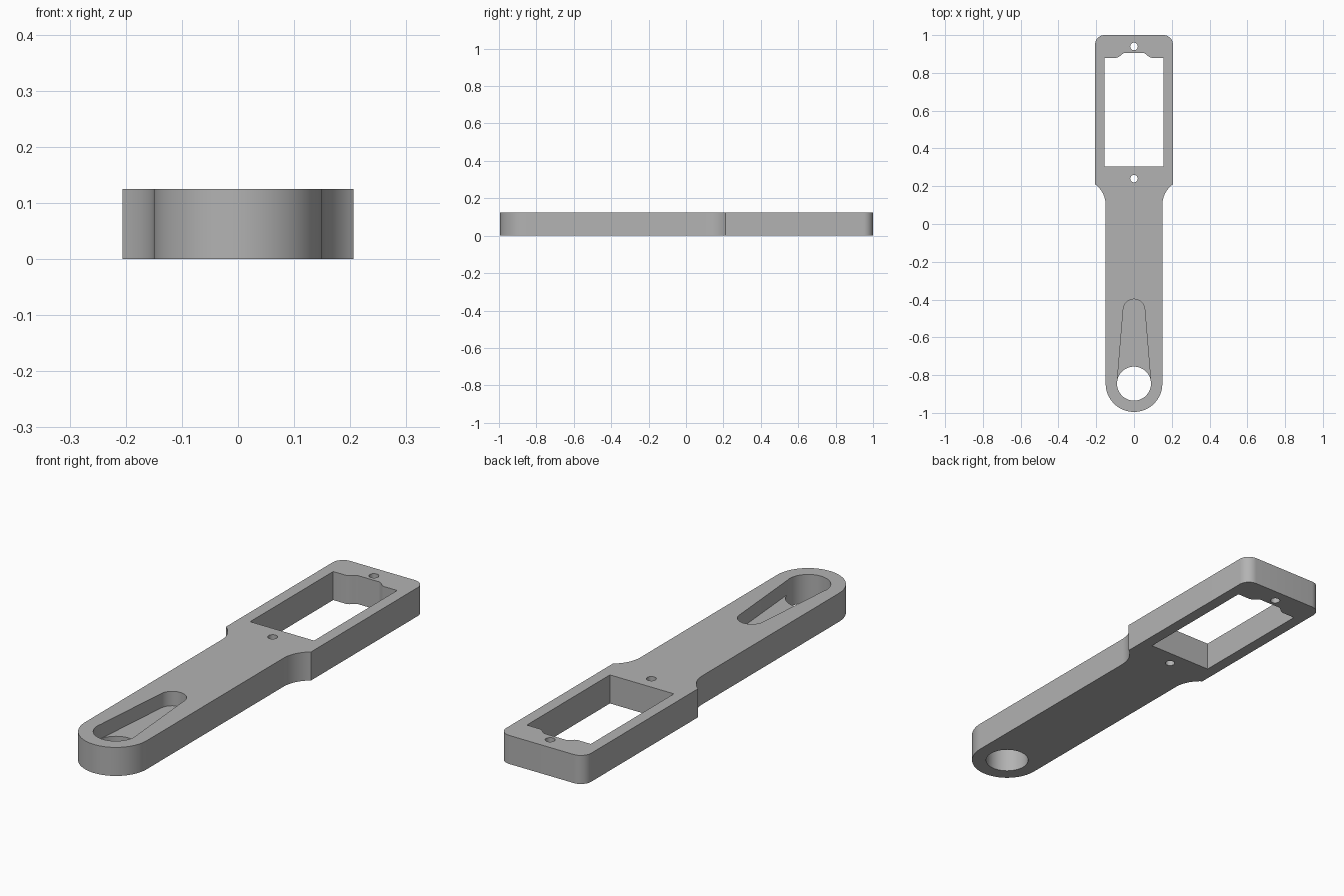
import bpy, bmesh
from math import cos, sin, radians

if "Cube" in bpy.data.objects:
    bpy.data.objects.remove(bpy.data.objects["Cube"], do_unlink=True)

HEIGHT = 0.125
HALF_W, ARM_W = 0.206, 0.15
RING_Y = -0.85 + 0.005

grey = bpy.data.materials.new("plain_grey")
grey.use_nodes = True
colour = (0.45, 0.45, 0.45, 1)
grey.diffuse_color = colour
grey.node_tree.nodes["Principled BSDF"].inputs["Base Color"].default_value = colour


def arc(cx, cy, r, start, end, steps):
    angles = [radians(start + (end - start) * i / steps) for i in range(steps + 1)]
    return [(cx + r * cos(a), cy + r * sin(a)) for a in angles]


def mirrored(points):
    """Close a right-hand half profile with its mirror image."""
    return points + [(-x, y) for x, y in reversed(points) if abs(x) > 1e-5]


def prism(name, points, z0, z1):
    bm = bmesh.new()
    face = bm.faces.new([bm.verts.new((x, y, z0)) for x, y in points])
    top = bmesh.ops.extrude_face_region(bm, geom=[face])["geom"]
    bmesh.ops.translate(bm, vec=(0, 0, z1 - z0),
                        verts=[v for v in top if isinstance(v, bmesh.types.BMVert)])
    bmesh.ops.recalc_face_normals(bm, faces=bm.faces)
    mesh = bpy.data.meshes.new(name)
    bm.to_mesh(mesh)
    bm.free()
    mesh.materials.append(grey)
    obj = bpy.data.objects.new(name, mesh)
    bpy.context.collection.objects.link(obj)
    return obj


# Body outline: round end, straight arm, concave shoulder, rounded head
outline = arc(0, RING_Y, ARM_W, -90, 0, 24)
outline[-1] = (ARM_W, RING_Y)
outline += arc(ARM_W + 0.1375, 0.1, 0.1375, 180, 127, 12)
outline[-1] = (HALF_W, 0.21)
outline += arc(HALF_W - 0.05, 0.95, 0.05, 0, 90, 10)
body = prism("handle_body", mirrored(outline), 0, HEIGHT)

# Rectangular window with a shallow notch at the far end
window = [(0.155, 0.305), (0.155, 0.88), (0.092, 0.88), (0.08, 0.884),
          (0.066, 0.897), (0.053, 0.905)]

# Tapered pocket that runs into the hanging hole
pocket = [(0.0895, RING_Y)] + arc(0, -0.455, 0.057, 5, 90, 14)

cutters = [
    prism("window_cutter", mirrored(window), -0.1, 0.3),
    prism("pocket_cutter", mirrored(pocket), 0.062, 0.3),
    prism("hanging_hole_cutter", arc(0, RING_Y, 0.09, 0, 354.375, 63), -0.1, 0.3),
]
for y in (0.24, 0.94):
    cutters.append(prism("screw_hole_cutter", arc(0, y, 0.02, 0, 348.75, 31), -0.1, 0.3))

# Cut the openings
bpy.context.view_layer.objects.active = body
for cutter in cutters:
    mod = body.modifiers.new("cut", "BOOLEAN")
    mod.operation = "DIFFERENCE"
    mod.solver = "EXACT"
    mod.object = cutter
    bpy.ops.object.modifier_apply(modifier=mod.name)
    bpy.data.objects.remove(cutter, do_unlink=True)

# Smooth the curved walls, keep the rims sharp
bpy.ops.object.select_all(action="DESELECT")
body.select_set(True)
bpy.ops.object.shade_smooth_by_angle(angle=radians(25))
